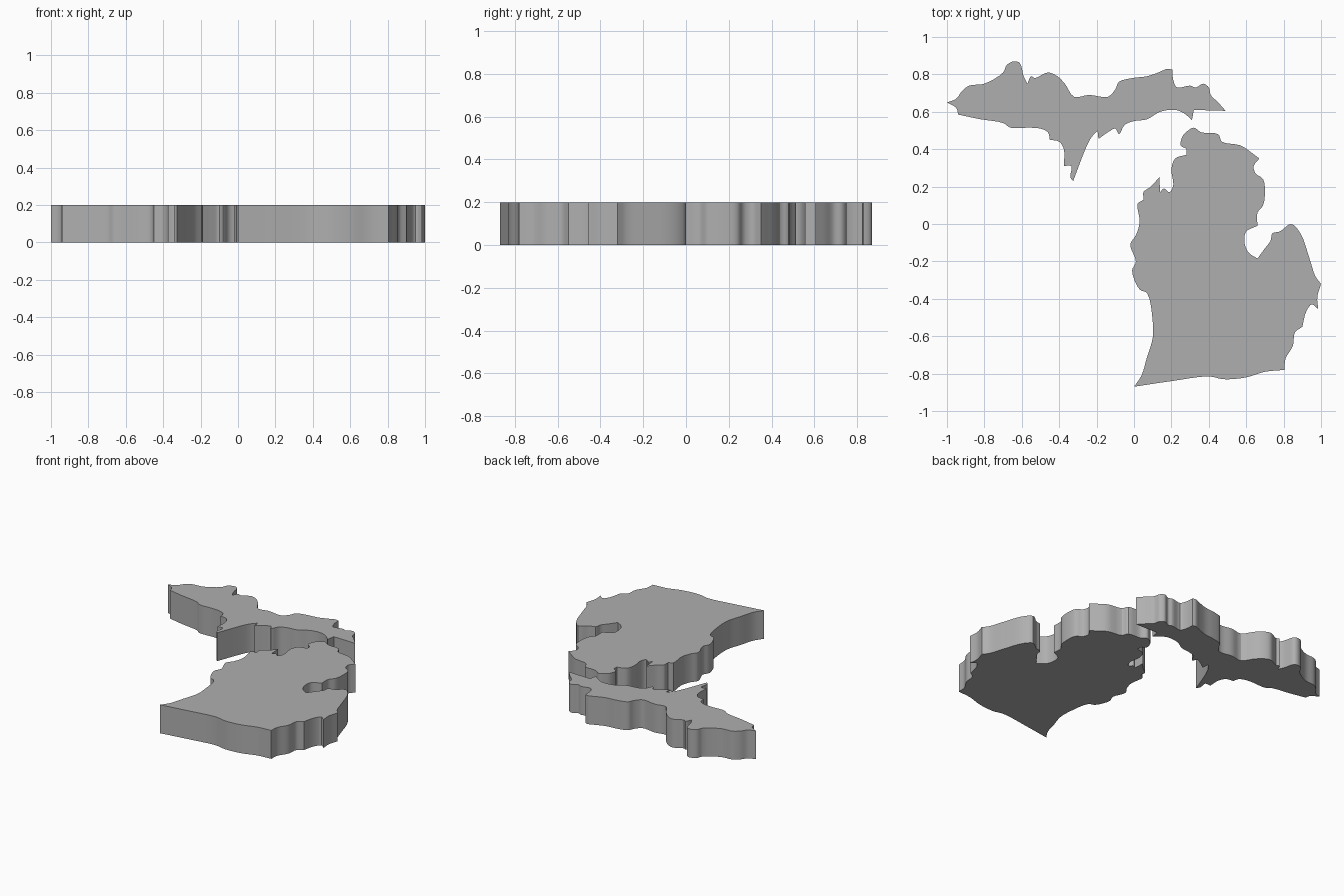
import bpy, bmesh, math
from mathutils import Vector

if "Cube" in bpy.data.objects:
    bpy.data.objects.remove(bpy.data.objects["Cube"])

THICKNESS = 0.2
STEPS = 4

# Mid grey for both land masses
grey = bpy.data.materials.new("mid_grey")
grey.diffuse_color = (0.43, 0.43, 0.43, 1)
grey.use_nodes = True
grey.node_tree.nodes["Principled BSDF"].inputs["Base Color"].default_value = grey.diffuse_color


def smooth_run(pts):
    """Centripetal Catmull-Rom through an open run of points, last point left off."""
    p = [Vector(q) for q in pts]
    p = [p[0] * 2 - p[1]] + p + [p[-1] * 2 - p[-2]]
    out = []
    for a, b, c, d in zip(p, p[1:], p[2:], p[3:]):
        t1 = (b - a).length ** 0.5
        t2 = t1 + (c - b).length ** 0.5
        t3 = t2 + (d - c).length ** 0.5
        for i in range(STEPS):
            t = t1 + (t2 - t1) * i / STEPS
            a1 = a.lerp(b, t / t1)
            a2 = b.lerp(c, (t - t1) / (t2 - t1))
            a3 = c.lerp(d, (t - t2) / (t3 - t2))
            b1 = a1.lerp(a2, t / t2)
            b2 = a2.lerp(a3, (t - t1) / (t3 - t1))
            out.append(b1.lerp(b2, (t - t1) / (t2 - t1)))
    return out


def slab(name, shores):
    """Each shore is a smooth run that begins at the sharp corner ending the one before."""
    outline = []
    for prev, shore in zip([shores[-1]] + shores[:-1], shores):
        outline += smooth_run([prev[-1]] + shore)
    bm = bmesh.new()
    base = bm.faces.new([bm.verts.new((v.x, v.y, 0)) for v in outline])
    ext = bmesh.ops.extrude_face_region(bm, geom=[base], use_keep_orig=True)
    top = [g for g in ext["geom"] if isinstance(g, bmesh.types.BMVert)]
    bmesh.ops.translate(bm, verts=top, vec=(0, 0, THICKNESS))
    bmesh.ops.recalc_face_normals(bm, faces=bm.faces)
    mesh = bpy.data.meshes.new(name)
    bm.to_mesh(mesh)
    bm.free()
    mesh.materials.append(grey)
    obj = bpy.data.objects.new(name, mesh)
    bpy.context.collection.objects.link(obj)
    bpy.ops.object.select_all(action="DESELECT")
    obj.select_set(True)
    bpy.context.view_layer.objects.active = obj
    bpy.ops.object.shade_smooth_by_angle(angle=math.radians(30))
    return obj


# Northern land mass, clockwise from its west tip
slab("upper_peninsula", [
    [(-.95, .67), (-.92, .71), (-.88, .74), (-.80, .75), (-.70, .81), (-.68, .85),
     (-.64, .87), (-.61, .86), (-.59, .79), (-.57, .75)],
    [(-.55, .79), (-.53, .78), (-.46, .81), (-.41, .79), (-.37, .75), (-.32, .68),
     (-.24, .69), (-.14, .68), (-.10, .72), (-.08, .76), (-.01, .78), (.07, .79),
     (.13, .81), (.18, .83), (.205, .825)],
    [(.21, .77), (.23, .73), (.30, .74), (.33, .73), (.37, .75), (.40, .73),
     (.41, .69), (.45, .65), (.49, .605)],
    [(.32, .61)],
    [(.31, .555)],
    [(.27, .59), (.22, .61), (.14, .60), (.07, .56), (0, .55), (-.05, .53),
     (-.08, .48), (-.10, .51), (-.14, .49), (-.19, .455)],
    [(-.195, .50)],
    [(-.23, .46), (-.26, .40), (-.325, .23)],
    [(-.34, .25), (-.335, .31), (-.375, .31)],
    [(-.375, .40), (-.40, .44), (-.45, .45)],
    [(-.46, .49), (-.50, .51), (-.56, .515), (-.66, .515), (-.70, .54), (-.82, .56),
     (-.94, .585)],
    [(-.95, .62), (-1, .65)],
])

# Southern land mass, clockwise from its southwest corner
slab("lower_peninsula", [
    [(.04, -.81), (.07, -.71), (.10, -.61), (.10, -.52), (.07, -.37), (.03, -.35),
     (-.01, -.25), (.01, -.20), (-.02, -.11), (.01, -.06), (.03, .01), (.02, .11),
     (.05, .13), (.05, .17), (.09, .20), (.135, .25)],
    [(.14, .17)],
    [(.16, .19), (.19, .17), (.21, .21), (.20, .29), (.22, .35), (.28, .37)],
    [(.28, .40), (.25, .42), (.26, .47), (.29, .50), (.32, .515), (.36, .49),
     (.45, .48), (.47, .44), (.57, .42), (.63, .38), (.67, .35)],
    [(.64, .31), (.65, .27), (.69, .24), (.70, .17), (.69, .10), (.66, .06), (.66, -.01)],
    [(.60, -.04), (.59, -.09), (.61, -.15), (.66, -.185)],
    [(.70, -.13), (.73, -.09), (.74, -.05), (.78, -.04), (.84, 0), (.89, -.05),
     (.94, -.19), (.97, -.28), (1, -.32)],
    [(.98, -.39), (.985, -.455)],
    [(.95, -.43), (.92, -.47), (.90, -.55)],
    [(.86, -.58), (.85, -.65), (.81, -.72), (.805, -.78)],
    [(.70, -.79), (.60, -.82), (.48, -.83), (.40, -.815), (.20, -.84), (0, -.87)],
])
